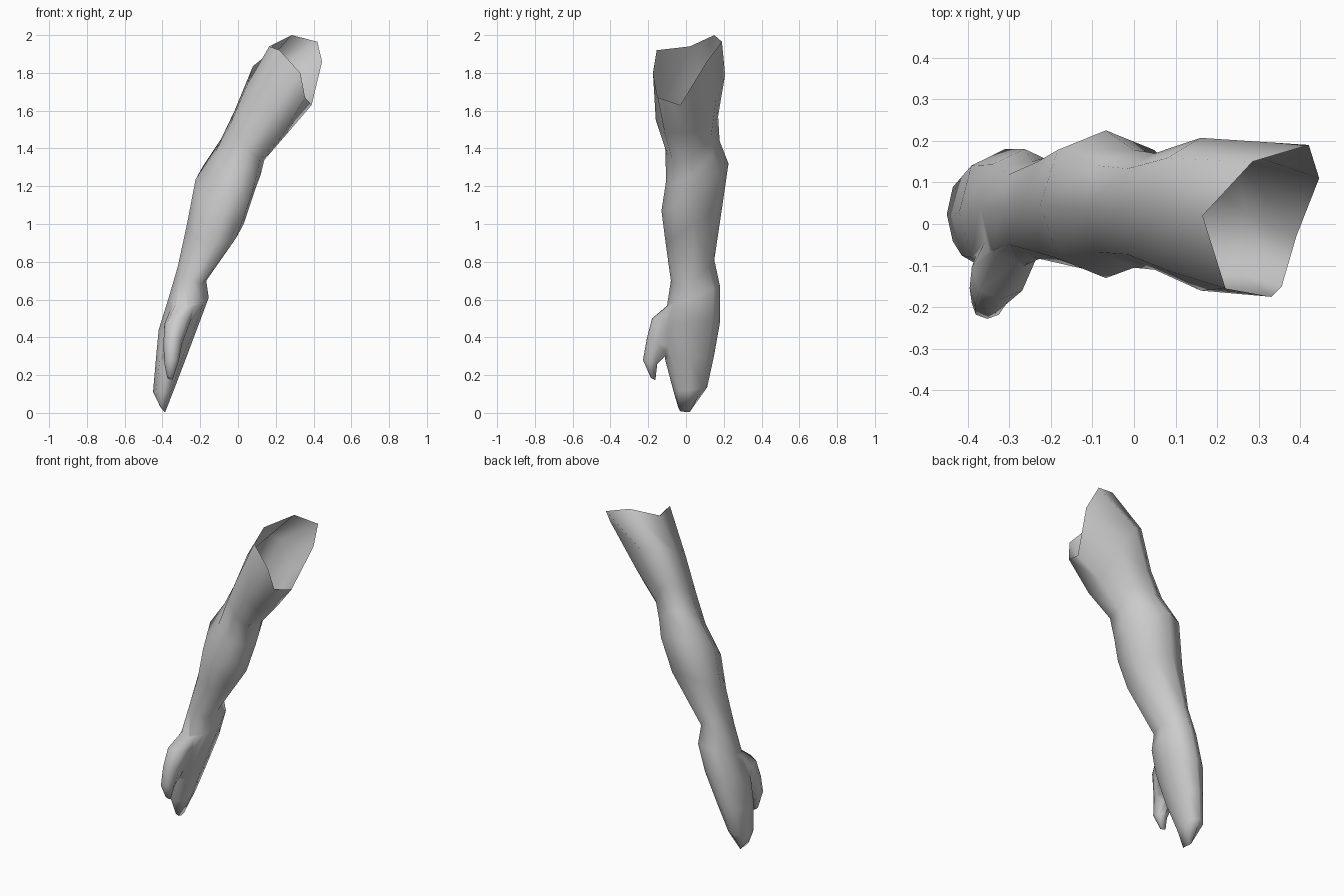
import bpy, bmesh, math
from mathutils import Vector

if "Cube" in bpy.data.objects:
    bpy.data.objects.remove(bpy.data.objects["Cube"])

SIDES = 8


def ring(lx, lz, rx, rz, fy, fz, by, bz, full=1.04):
    """Eight points through a left, right, front and back extreme."""
    left = Vector((lx, (fy + by) / 2, lz))
    right = Vector((rx, (fy + by) / 2, rz))
    mid = (left + right) / 2
    front = Vector((mid.x, fy, fz))
    back = Vector((mid.x, by, bz))
    pts = []
    for k in range(SIDES):
        t = 2 * math.pi * k / SIDES
        f = full if k % 2 else 1.0
        c, s = math.cos(t) * f, math.sin(t) * f
        side = (back - mid) * s if s > 0 else (front - mid) * -s
        pts.append(mid + (right - left) / 2 * c + side)
    return pts


def loft(name, rings):
    """Closed smooth skin through a list of rings."""
    bm = bmesh.new()
    loops = [[bm.verts.new(p) for p in r] for r in rings]
    for a, b in zip(loops, loops[1:]):
        for k in range(SIDES):
            n = (k + 1) % SIDES
            bm.faces.new((a[k], a[n], b[n], b[k]))
    bm.faces.new(loops[0])
    bm.faces.new(loops[-1])
    bmesh.ops.recalc_face_normals(bm, faces=bm.faces)
    mesh = bpy.data.meshes.new(name)
    bm.to_mesh(mesh)
    bm.free()
    obj = bpy.data.objects.new(name, mesh)
    bpy.context.collection.objects.link(obj)
    return obj


# Slanted open rim at the shoulder
rim = [Vector(p) for p in (
    (0.39, -0.03, 1.63), (0.445, 0.11, 1.86), (0.42, 0.19, 1.965),
    (0.285, 0.15, 2.0), (0.165, 0.02, 1.94), (0.22, -0.155, 1.92),
    (0.33, -0.175, 1.80), (0.355, -0.15, 1.67))]

# Left x,z / right x,z / front y,z / back y,z, from upper arm to fingertips
arm_rings = [
    (0.05, 1.74, 0.27, 1.49, -0.16, 1.55, 0.207, 1.79),
    (-0.04, 1.53, 0.14, 1.34, -0.11, 1.40, 0.17, 1.57),
    (-0.12, 1.38, 0.12, 1.26, -0.105, 1.23, 0.178, 1.44),
    (-0.225, 1.235, 0.09, 1.18, -0.13, 1.07, 0.225, 1.32),
    (-0.27, 1.00, 0.03, 1.00, -0.108, 0.90, 0.19, 1.08),
    (-0.32, 0.77, -0.168, 0.70, -0.08, 0.70, 0.15, 0.81),
    (-0.37, 0.60, -0.155, 0.61, -0.10, 0.57, 0.18, 0.67),
    (-0.42, 0.44, -0.20, 0.49, -0.12, 0.42, 0.18, 0.48),
    (-0.435, 0.28, -0.275, 0.29, -0.11, 0.28, 0.148, 0.30),
    (-0.45, 0.11, -0.34, 0.12, -0.065, 0.11, 0.112, 0.135),
    (-0.42, 0.05, -0.385, 0.005, -0.04, 0.025, 0.03, 0.02),
]

thumb_rings = [
    (-0.345, 0.58, -0.21, 0.58, -0.085, 0.58, 0.05, 0.56),
    (-0.39, 0.47, -0.25, 0.49, -0.18, 0.50, -0.03, 0.41),
    (-0.395, 0.36, -0.295, 0.37, -0.208, 0.39, -0.10, 0.31),
    (-0.39, 0.26, -0.315, 0.27, -0.228, 0.28, -0.152, 0.26),
    (-0.375, 0.19, -0.345, 0.18, -0.188, 0.19, -0.162, 0.175),
]

arm = loft("arm", [rim] + [ring(*r) for r in arm_rings])
thumb = loft("thumb", [ring(*r) for r in thumb_rings])

# Merge the thumb into the hand
mod = arm.modifiers.new("join_thumb", 'BOOLEAN')
mod.operation = 'UNION'
mod.solver = 'EXACT'
mod.object = thumb
bpy.context.view_layer.update()
merged = bpy.data.meshes.new_from_object(
    arm.evaluated_get(bpy.context.evaluated_depsgraph_get()))
arm.modifiers.clear()
arm.data = merged
bpy.data.objects.remove(thumb)

# Open the shoulder end and smooth the skin
bm = bmesh.new()
bm.from_mesh(merged)
rim_keys = [tuple(round(c, 3) for c in p) for p in rim]
cap = [f for f in bm.faces
       if all(tuple(round(c, 3) for c in v.co) in rim_keys for v in f.verts)]
bmesh.ops.delete(bm, geom=cap, context='FACES')
bm.to_mesh(merged)
bm.free()
merged.shade_smooth()
